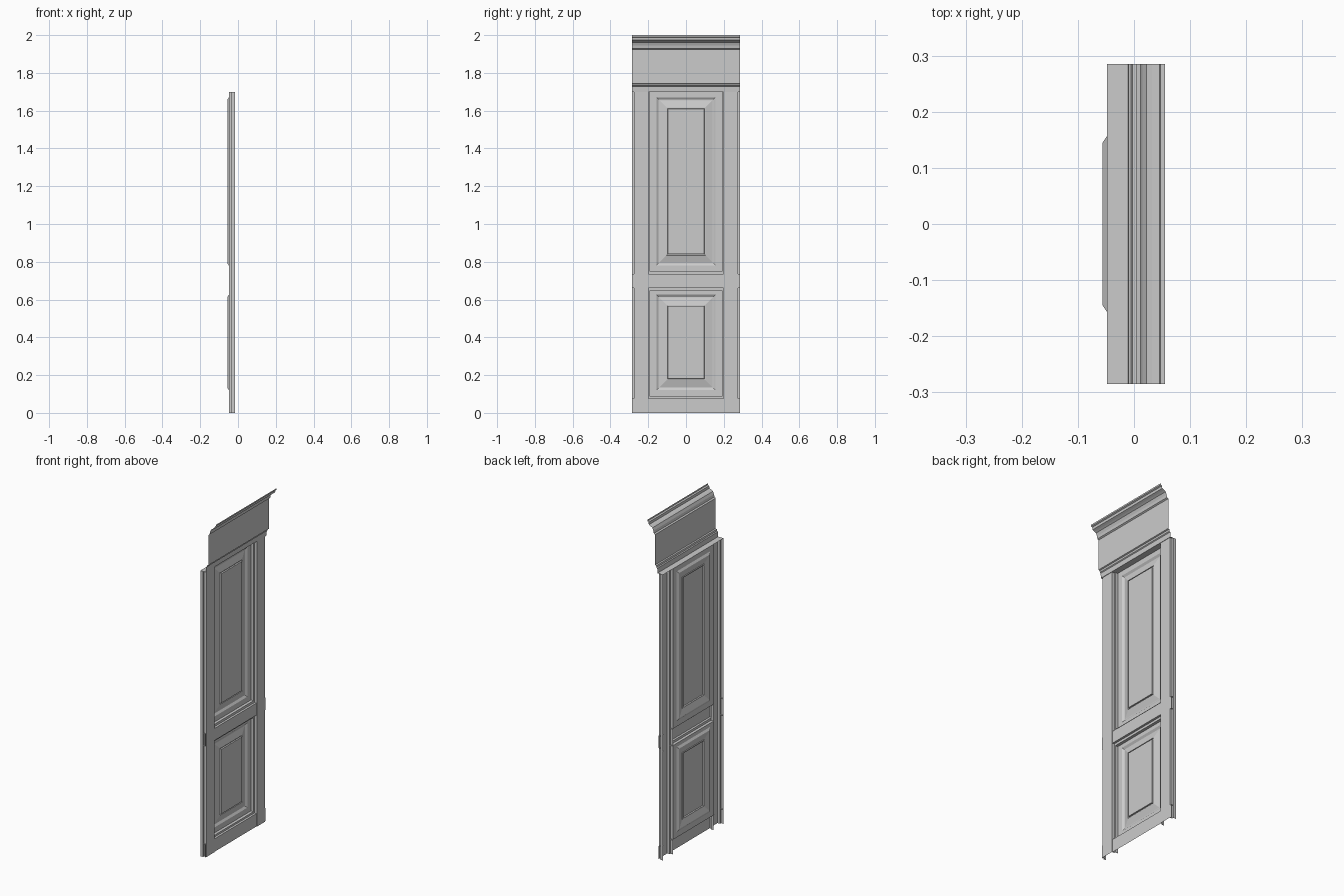
import bpy, bmesh

if "Cube" in bpy.data.objects:
    bpy.data.objects.remove(bpy.data.objects["Cube"])

FACE, RAIL, STEP, BACK = -0.015, -0.018, -0.031, -0.048
W = 0.285


def make(name, verts, faces):
    """Open sheet whose faces look towards +x."""
    bm = bmesh.new()
    vs = [bm.verts.new(v) for v in verts]
    for f in faces:
        bm.faces.new([vs[i] for i in f])
    bm.normal_update()
    if sum(f.normal.x * f.calc_area() for f in bm.faces) < 0:
        bmesh.ops.reverse_faces(bm, faces=bm.faces[:])
    me = bpy.data.meshes.new(name)
    bm.to_mesh(me)
    bm.free()
    ob = bpy.data.objects.new(name, me)
    bpy.context.collection.objects.link(ob)
    return ob


def sweep(name, profile, a, b, axis):
    """Extrude a profile of (x, y) along z, or of (x, z) along y."""
    verts = []
    for t in (a, b):
        verts += [(x, s, t) if axis == 'z' else (x, t, s) for x, s in profile]
    n = len(profile)
    return make(name, verts, [(i, i + 1, n + i + 1, n + i) for i in range(n - 1)])


def panel(name, rings):
    """Nested rectangles (half width, bottom, top, x) bridged into mitred mouldings."""
    verts = []
    for w, z0, z1, x in rings:
        verts += [(x, -w, z0), (x, w, z0), (x, w, z1), (x, -w, z1)]
    faces = []
    for r in range(len(rings) - 1):
        o = 4 * r
        for i in range(4):
            j = (i + 1) % 4
            faces.append((o + i, o + j, o + 4 + j, o + 4 + i))
    o = 4 * (len(rings) - 1)
    faces.append((o, o + 1, o + 2, o + 3))
    return make(name, verts, faces)


# Stiles with stepped edges on both sides
for side, s in (("left", -1), ("right", 1)):
    edge = [(BACK, 0.19), (STEP, 0.19), (STEP, 0.198), (FACE, 0.198),
            (FACE, 0.275), (STEP, 0.275), (STEP, W), (BACK, W)]
    sweep("stile_" + side, [(x, s * y) for x, y in edge], 0, 1.70, 'z')

# Rails between the stiles, with short stubs at the outer edges
bottom = [(RAIL, 0.0), (RAIL, 0.077), (STEP, 0.077), (STEP, 0.088), (BACK, 0.088)]
middle = [(BACK, 0.648), (STEP, 0.648), (STEP, 0.662), (RAIL, 0.662),
          (RAIL, 0.734), (STEP, 0.734), (STEP, 0.748), (BACK, 0.748)]
for label, prof in (("bottom_rail", bottom), ("middle_rail", middle)):
    sweep(label, prof, -0.198, 0.198, 'y')
    sweep(label + "_stub_left", prof, -W, -0.275, 'y')
    sweep(label + "_stub_right", prof, 0.275, W, 'y')

# Recessed panels with groove, bevel and raised field
for label, z0, z1, g0, g1 in (("lower_panel", 0.088, 0.648, 0.120, 0.626),
                              ("upper_panel", 0.748, 1.70, 0.780, 1.671)):
    rings = [(0.19, z0, z1, BACK), (0.157, g0, g1, BACK)]
    for inset, x in ((0.012, -0.056), (0.016, -0.056), (0.054, -0.046),
                     (0.055, -0.050), (0.060, -0.050), (0.061, -0.042)):
        rings.append((0.157 - inset, g0 + inset, g1 - inset, x))
    panel(label, rings)

# Cornice: ledge, necking, frieze and crown in one profile
cornice = [(BACK, 1.70), (-0.012, 1.70), (-0.010, 1.728), (-0.005, 1.732),
           (-0.003, 1.742), (0.004, 1.745), (0.004, 1.925), (0.012, 1.930),
           (0.015, 1.945), (0.022, 1.961), (0.032, 1.967), (0.045, 1.973),
           (0.047, 1.987), (0.055, 1.991), (0.055, 2.0)]
sweep("cornice", cornice, -W, W, 'y')
